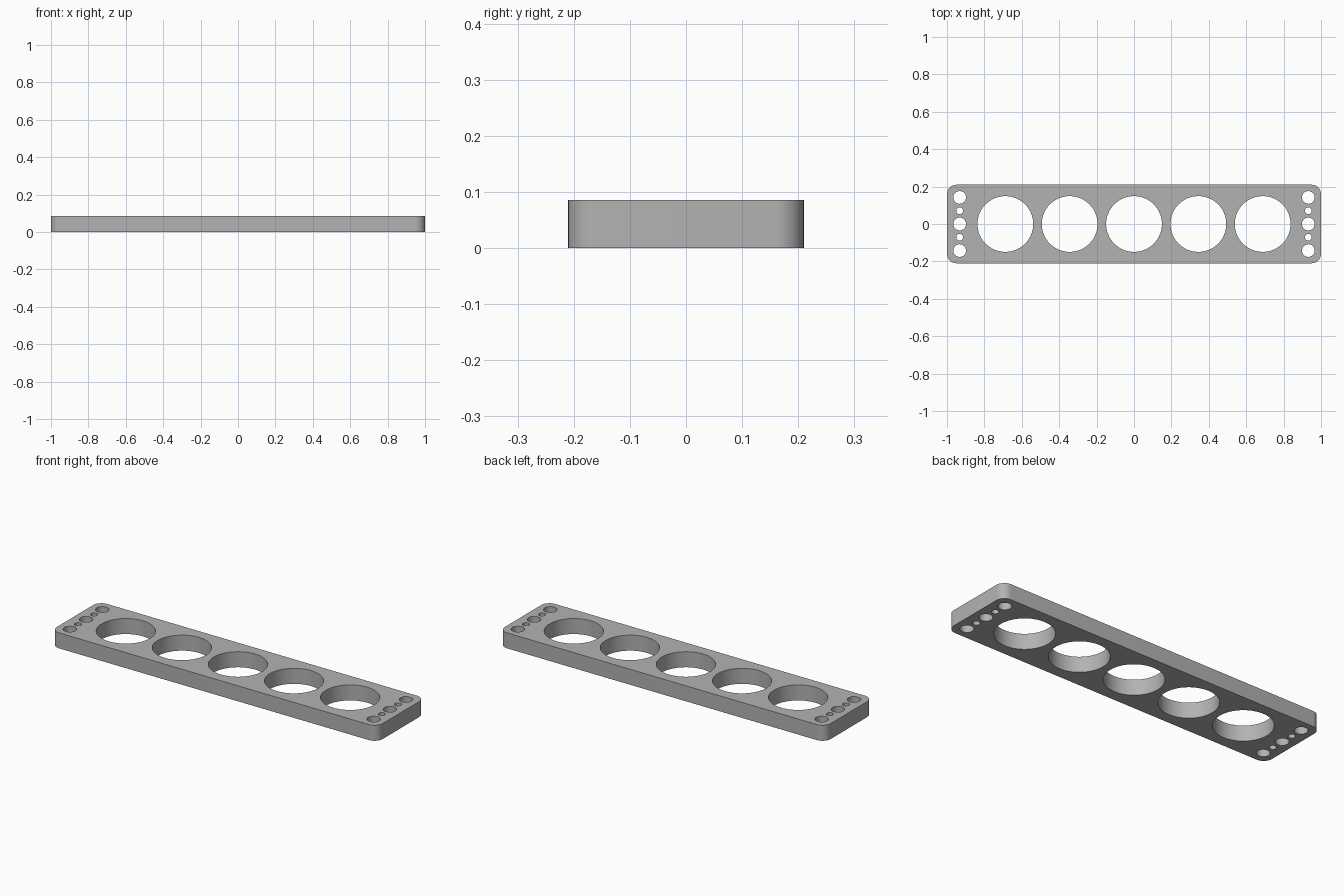
import bpy
import bmesh
from math import cos, sin, pi, radians

LENGTH, WIDTH, HEIGHT, CORNER = 2.0, 0.42, 0.086, 0.05

if "Cube" in bpy.data.objects:
    bpy.data.objects.remove(bpy.data.objects["Cube"], do_unlink=True)

grey = bpy.data.materials.new("plain grey")
grey.use_nodes = True
colour = (0.45, 0.45, 0.45, 1)
grey.diffuse_color = colour
grey.node_tree.nodes["Principled BSDF"].inputs["Base Color"].default_value = colour


def arc(cx, cy, radius, start, sweep, steps):
    return [(cx + radius * cos(start + sweep * i / steps),
             cy + radius * sin(start + sweep * i / steps)) for i in range(steps)]


def add_loop(bm, points):
    verts = [bm.verts.new((x, y, 0)) for x, y in points]
    return [bm.edges.new((v, verts[i - 1])) for i, v in enumerate(verts)]


bm = bmesh.new()

# Rounded outer edge of the plate
outline = []
for i, (sx, sy) in enumerate([(1, 1), (-1, 1), (-1, -1), (1, -1)]):
    cx, cy = sx * (LENGTH / 2 - CORNER), sy * (WIDTH / 2 - CORNER)
    outline += arc(cx, cy, CORNER, i * pi / 2, pi / 2, 12)
    end = (i + 1) * pi / 2
    outline.append((cx + CORNER * cos(end), cy + CORNER * sin(end)))
edges = add_loop(bm, outline)

# Row of five large holes
for i in range(-2, 3):
    edges += add_loop(bm, arc(i * 0.344, 0, 0.149, 0, 2 * pi, 64))

# Alternating bolt and pin holes at both ends
for side in (-1, 1):
    for i in range(-2, 3):
        radius = 0.018 if i % 2 else 0.034
        edges += add_loop(bm, arc(side * 0.932, i * 0.071, radius, 0, 2 * pi, 32))

# Fill the sheet between the loops, facing up
bmesh.ops.triangle_fill(bm, edges=edges, use_beauty=True, normal=(0, 0, 1))
for face in bm.faces:
    face.normal_update()
    if face.normal.z < 0:
        face.normal_flip()
mesh = bpy.data.meshes.new("perforated_plate")
bm.to_mesh(mesh)
bm.free()

plate = bpy.data.objects.new("perforated_plate", mesh)
bpy.context.collection.objects.link(plate)
mesh.materials.append(grey)

# Thicken the sheet upwards into the plate
solid = plate.modifiers.new("thickness", 'SOLIDIFY')
solid.thickness = HEIGHT
solid.offset = 1
bpy.ops.object.select_all(action='DESELECT')
plate.select_set(True)
bpy.context.view_layer.objects.active = plate
bpy.ops.object.modifier_apply(modifier=solid.name)
bpy.ops.object.shade_smooth_by_angle(angle=radians(30))
